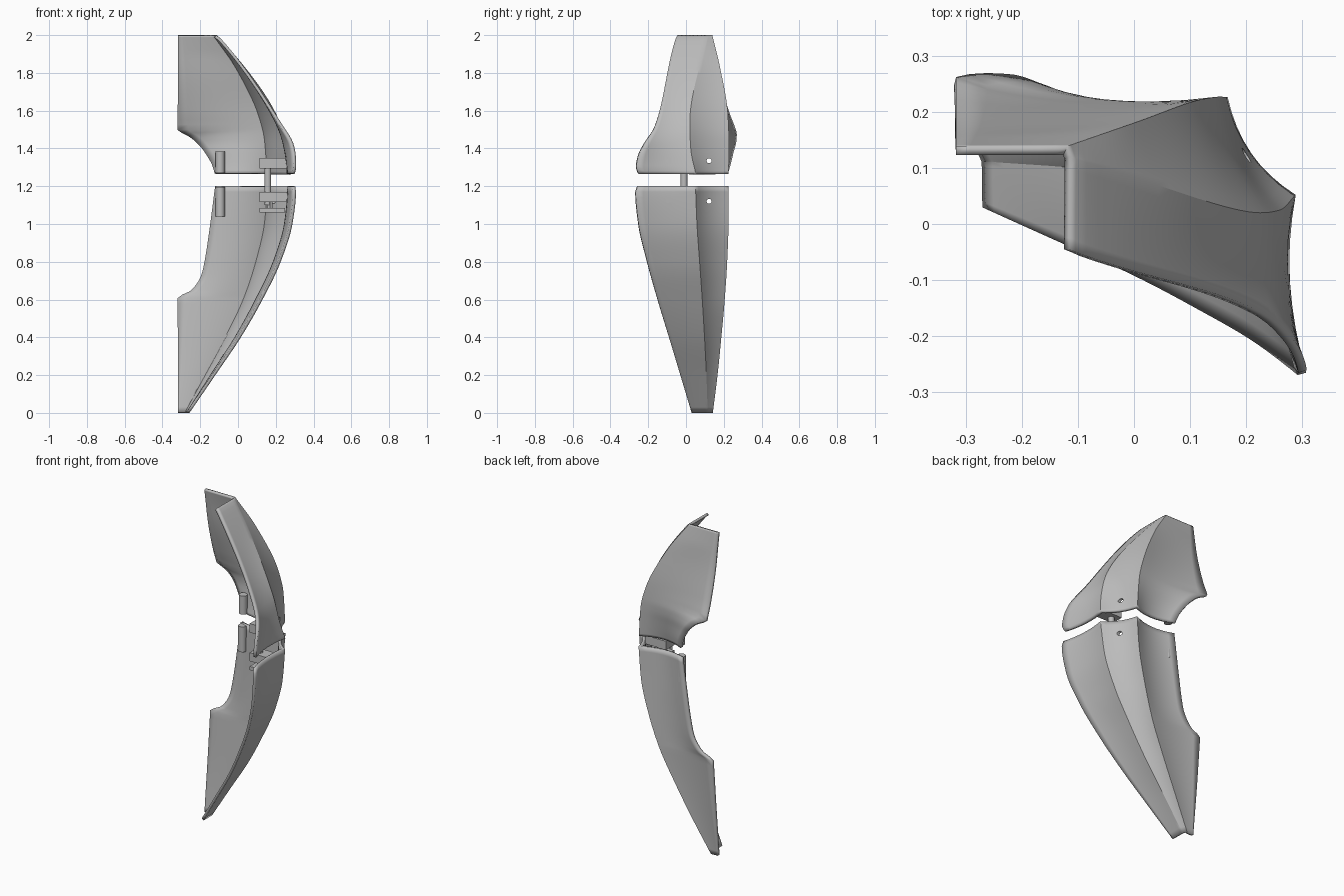
import bpy, bmesh, math
from mathutils import Vector

if "Cube" in bpy.data.objects:
    bpy.data.objects.remove(bpy.data.objects["Cube"])

grey = bpy.data.materials.new("plain grey")
grey.diffuse_color = (0.5, 0.5, 0.5, 1)
grey.use_nodes = True
grey.node_tree.nodes["Principled BSDF"].inputs["Base Color"].default_value = grey.diffuse_color


def rail(keys, z):
    """Smooth, non-overshooting curve through (z, x, y) keys, listed by rising z."""
    out = []
    n = len(keys)
    i = max(0, min(n - 2, sum(k[0] <= z for k in keys) - 1))
    h = keys[i + 1][0] - keys[i][0]
    t = (z - keys[i][0]) / h
    for c in (1, 2):
        d = [(keys[j + 1][c] - keys[j][c]) / (keys[j + 1][0] - keys[j][0]) for j in range(n - 1)]

        def slope(j):
            if j == 0 or j == n - 1:
                return d[0] if j == 0 else d[-1]
            a, b = d[j - 1], d[j]
            return 2 * a * b / (a + b) if a * b > 0 else 0
        p, q = keys[i][c], keys[i + 1][c]
        out.append((2*t**3 - 3*t*t + 1) * p + (t**3 - 2*t*t + t) * h * slope(i)
                   + (3*t*t - 2*t**3) * q + (t**3 - t*t) * h * slope(i + 1))
    return Vector((out[0], out[1], z))


def shell(name, rails, levels, sag, join, far):
    """Loft panels between neighbouring rails, hollowed by sag, then thicken inward."""
    bm = bmesh.new()
    rows = []
    seg = 8
    for z in levels:
        pts = [rail(r, z) for r in rails]
        w = 1 - min(1, abs(z - join) / abs(far - join))
        row = []
        for k in range(3):
            a, b = pts[k], pts[k + 1]
            d = (b - a).normalized()
            inward = Vector((d.y, -d.x, 0))
            for s in range(seg + (k == 2)):
                t = s / seg
                row.append(bm.verts.new(a.lerp(b, t) + inward * sag[k] * w * 4 * t * (1 - t)))
        rows.append(row)
    for r0, r1 in zip(rows, rows[1:]):
        for i in range(len(r0) - 1):
            bm.faces.new((r0[i], r1[i], r1[i + 1], r0[i + 1]))
    return finish(name, bm, 0.016)


def finish(name, bm, thick=0, smooth=True):
    me = bpy.data.meshes.new(name)
    bm.to_mesh(me)
    bm.free()
    me.materials.append(grey)
    ob = bpy.data.objects.new(name, me)
    bpy.context.collection.objects.link(ob)
    if thick:
        m = ob.modifiers.new("thickness", 'SOLIDIFY')
        m.thickness, m.offset, m.use_even_offset = thick, -1, True
    if smooth:
        bpy.ops.object.select_all(action='DESELECT')
        bpy.context.view_layer.objects.active = ob
        ob.select_set(True)
        bpy.ops.object.shade_smooth_by_angle(angle=math.radians(25))
    return ob


def box(name, lo, hi):
    bm = bmesh.new()
    bmesh.ops.create_cube(bm, size=1)
    for v in bm.verts:
        v.co = Vector([(l + h) / 2 + c * (h - l) for l, h, c in zip(lo, hi, v.co)])
    return finish(name, bm, smooth=False)


def rod(name, x, y, z0, z1, r, sides=24):
    bm = bmesh.new()
    bmesh.ops.create_cone(bm, cap_ends=True, segments=sides, radius1=r, radius2=r, depth=z1 - z0)
    bmesh.ops.translate(bm, verts=bm.verts, vec=(x, y, (z0 + z1) / 2))
    return finish(name, bm)


def screw_hole(target, y, z):
    bm = bmesh.new()
    bmesh.ops.create_cone(bm, cap_ends=True, segments=16, radius1=0.013, radius2=0.013, depth=0.26)
    for v in bm.verts:
        v.co = Vector((0.27 + v.co.z, y + v.co.x, z + v.co.y))
    bmesh.ops.recalc_face_normals(bm, faces=bm.faces)
    cutter = finish("screw_hole_cutter", bm, smooth=False)
    cutter.hide_render = True
    cutter.hide_set(True)
    m = target.modifiers.new("screw hole", 'BOOLEAN')
    m.operation, m.object, m.solver = 'DIFFERENCE', cutter, 'EXACT'


def levels(*stops):
    """Even steps between (z, count) stops."""
    out = [stops[0][0]]
    for (a, _), (b, n) in zip(stops, stops[1:]):
        out += [a + (b - a) * (i + 1) / n for i in range(n)]
    return out


# upper shell rails: inner edge, back corner, side crease, front edge
upper = [
    [(1.265, -0.117, 0.222), (1.31, -0.13, 0.235), (1.38, -0.17, 0.252), (1.44, -0.22, 0.267),
     (1.48, -0.27, 0.269), (1.505, -0.317, 0.262), (1.6, -0.317, 0.226), (1.8, -0.317, 0.172), (2, -0.317, 0.139)],
    [(1.265, 0.165, 0.226), (1.45, 0.152, 0.227), (1.58, 0.12, 0.222), (1.83, 0, 0.18), (2, -0.118, 0.139)],
    [(1.265, 0.288, 0.052), (1.4, 0.26, 0.025), (1.53, 0.225, 0.02), (1.975, -0.085, 0.11), (2, -0.113, 0.118)],
    [(1.265, 0.3, -0.25), (1.3, 0.308, -0.261), (1.36, 0.306, -0.25), (1.42, 0.295, -0.222),
     (1.53, 0.232, -0.16), (1.975, -0.085, -0.057), (2, -0.115, -0.045)]]
upper_shell = shell("upper_shell", upper, levels((1.265, 0), (1.505, 16), (1.975, 18), (2, 3)),
                    (0.038, 0.022, 0.02), 1.265, 1.9)

# lower shell rails in the same order
lower = [
    [(0, -0.317, 0.14), (0.3, -0.317, 0.172), (0.605, -0.317, 0.2), (0.64, -0.25, 0.204), (0.73, -0.19, 0.208),
     (0.82, -0.17, 0.21), (0.95, -0.15, 0.212), (1.2, -0.116, 0.214)],
    [(0, -0.27, 0.142), (0.2, -0.16, 0.167), (0.4, -0.055, 0.187), (0.6, 0.04, 0.205), (0.8, 0.105, 0.218),
     (1, 0.15, 0.225), (1.2, 0.167, 0.226)],
    [(0, -0.258, 0.115), (0.2, -0.13, 0.108), (0.4, 0, 0.098), (0.6, 0.11, 0.086), (0.8, 0.205, 0.072),
     (1, 0.265, 0.058), (1.2, 0.288, 0.05)],
    [(0, -0.257, 0.03), (0.2, -0.12, -0.03), (0.4, 0.015, -0.09), (0.6, 0.13, -0.15), (0.8, 0.226, -0.205),
     (1, 0.288, -0.25), (1.17, 0.307, -0.265), (1.2, 0.303, -0.255)]]
lower_shell = shell("lower_shell", lower, levels((0, 0), (0.605, 20), (0.73, 8), (1.2, 16)),
                    (0.032, 0.022, 0.018), 1.2, 0)

# screw holes through the side panels
for ob, z in ((upper_shell, 1.335), (lower_shell, 1.12)):
    for y in (0.122, -0.09):
        screw_hole(ob, y, z)

# hinge brackets fixed to the side wall, and the pin through them
box("upper_bracket", (0.115, -0.05, 1.295), (0.262, 0.03, 1.35))
box("lower_bracket", (0.115, -0.05, 1.117), (0.262, 0.03, 1.17))
box("stop_plate", (0.115, -0.05, 1.062), (0.25, 0.03, 1.085))
rod("hinge_pin", 0.158, -0.01, 1.1, 1.35, 0.018)
rod("pin_nut", 0.17, -0.01, 1.085, 1.117, 0.016, 6)

# round sockets on the inner back edge
rod("upper_socket", -0.094, 0.185, 1.27, 1.385, 0.024)
rod("lower_socket", -0.094, 0.178, 1.04, 1.197, 0.024)
